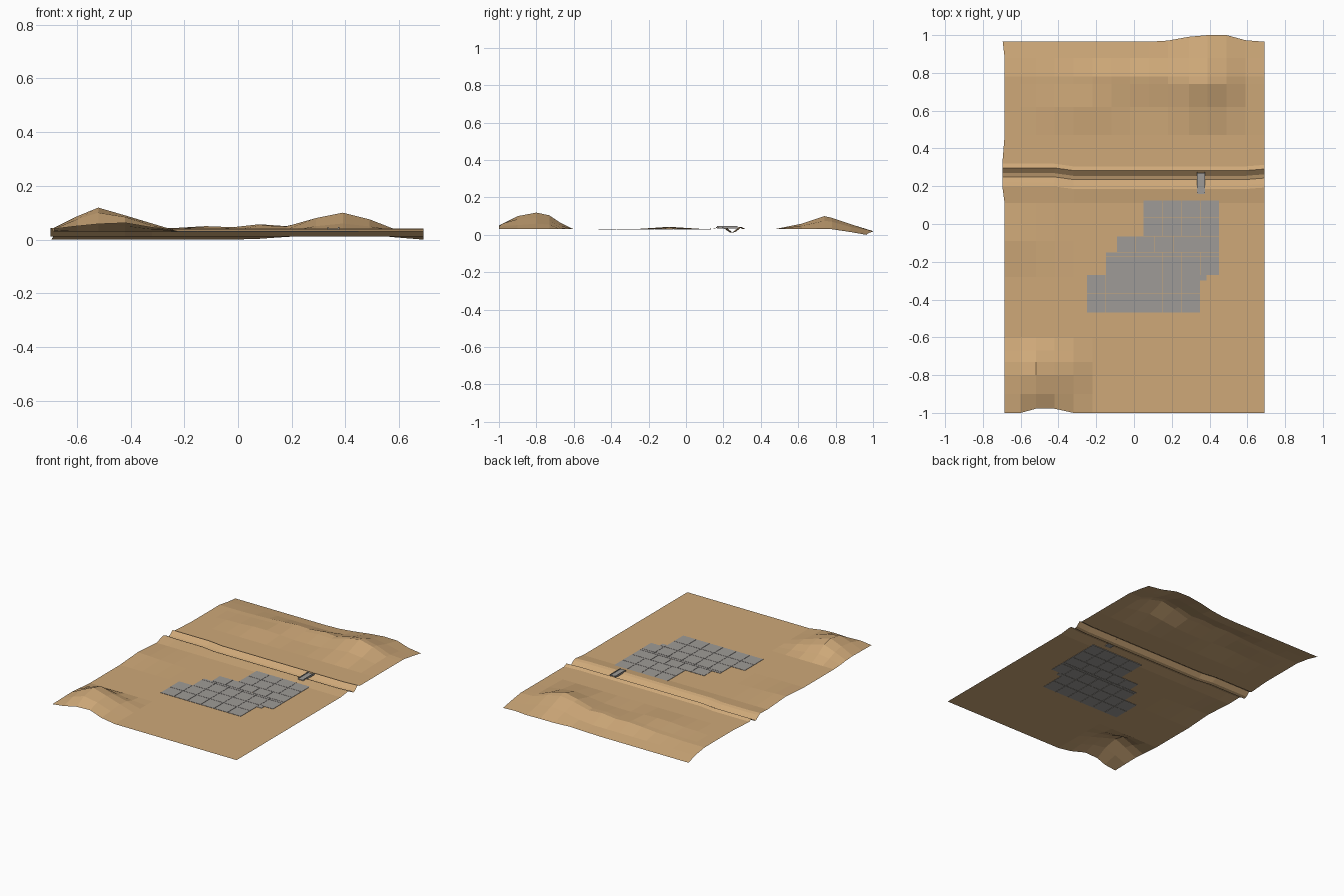
import bpy, bmesh


def material(name, rgb):
    m = bpy.data.materials.new(name)
    m.diffuse_color = (*rgb, 1)
    return m


SAND = material("sand", (0.62, 0.395, 0.19))
STONE = material("stone_grey", (0.345, 0.33, 0.31))


def make_object(name, bm, mat):
    me = bpy.data.meshes.new(name)
    bm.to_mesh(me)
    bm.free()
    me.materials.append(mat)
    ob = bpy.data.objects.new(name, me)
    bpy.context.collection.objects.link(ob)
    return ob


def add_box(bm, x0, x1, y0, y1, z0, z1):
    vs = bmesh.ops.create_cube(bm, size=1)["verts"]
    for v in vs:
        v.co.x = x0 if v.co.x < 0 else x1
        v.co.y = y0 if v.co.y < 0 else y1
        v.co.z = z0 if v.co.z < 0 else z1


# Terrain: one sheet of low-poly ground; each row is (y, first column, heights above base)
BASE = 0.03
XS = [-.685, -.60, -.52, -.42, -.32, -.22, -.12, -.02, .08, .18, .29, .39, .49, .59, .69]
ROWS = [
    (-1.0, 0, [.010, .020, .028, .032, .015]),
    (-.90, 0, [.012, .045, .070, .054, .022]),
    (-.80, 0, [.014, .056, .089, .060, .030]),
    (-.73, 0, [.010, .044, .074, .046, .024]),
    (-.67, 0, [.004, .022, .034, .020, .008]),
    (-.60, 0, []),
    (-.28, 0, []),
    (-.09, 0, [.013, .010, .006, .003]),
    (.11, 0, []),
    # stream bed with low banks
    (.185, 0, [.013] + [.010] * 14),
    (.205, 0, [.006] + [.004] * 14),
    (.235, 0, [-.018] * 15),
    (.255, 0, [-.012] * 15),
    (.283, 0, [.012] * 15),
    (.305, 0, []),
    (.47, 0, []),
    # hills at the back
    (.62, 2, [.004, .006, .013, .014, .010, .003, .003, .007, .020, .030, .019, .004]),
    (.74, 3, [.003, .006, .012, .017, .013, .023, .019, .050, .070, .045, .006]),
    (.78, 3, [.003, .006, .014, .020, .016, .027, .020, .046, .061, .040, .005]),
    (.88, 0, [-.015] * 9 + [-.006, .016, .027, .012, -.010, -.015]),
    (.965, 0, [-.03] * 8 + [-.027, -.020, -.015, -.010, -.012, -.022, -.03]),
]
BACK_EDGE = {9: .006, 10: .026, 11: .035, 12: .035, 13: .008}

bm = bmesh.new()
grid = []
for y, start, heights in ROWS:
    line = []
    for i, x in enumerate(XS):
        k = i - start
        dz = heights[k] if 0 <= k < len(heights) else 0
        yy, xx = y, x
        if .15 < y < .31:                       # stream wanders slightly
            yy += .014 if i <= 3 else (.008 if i == 14 else 0)
            if i == 0:
                xx -= .012
        if y > .95:
            yy += BACK_EDGE.get(i, 0)
            if i == 0:
                xx -= .01
        if y == -1 and i in (2, 3):             # hill pulls the front edge in
            yy += .022
        line.append(bm.verts.new((xx, yy, BASE + dz)))
    grid.append(line)
for a, b in zip(grid, grid[1:]):
    for i in range(len(XS) - 1):
        bm.faces.new((a[i], a[i + 1], b[i + 1], b[i]))
make_object("terrain", bm, SAND)

# Paved yard: square slabs laid in stepped rows (y0, y1, x_start, x_end)
bm = bmesh.new()
GAP = .001
for y0, y1, xa, xb in [(.035, .135, .05, .45), (-.065, .035, .05, .45),
                       (-.15, -.065, -.09, .45), (-.17, -.15, -.15, .45),
                       (-.27, -.17, -.15, .45),
                       (-.37, -.27, -.25, .35), (-.47, -.37, -.25, .35)]:
    x = xa
    while x < xb - .01:
        nx = min(xb, round(x + .1, 3))
        if xb - nx < .05:
            nx = xb
        add_box(bm, x + GAP, nx - GAP, y0 + GAP, y1 - GAP, BASE - .002, BASE + .002)
        x = nx
add_box(bm, .35, .385, -.30, -.27, BASE - .002, BASE + .002)
make_object("paving_slabs", bm, STONE)

# Small footbridge over the stream: deck plus two low kerbs
bm = bmesh.new()
add_box(bm, .335, .375, .16, .27, .036, .041)
make_object("bridge_deck", bm, STONE)
bm = bmesh.new()
for x in (.333, .373):
    add_box(bm, x, x + .004, .165, .275, .034, .046)
make_object("bridge_kerbs", bm, STONE)
